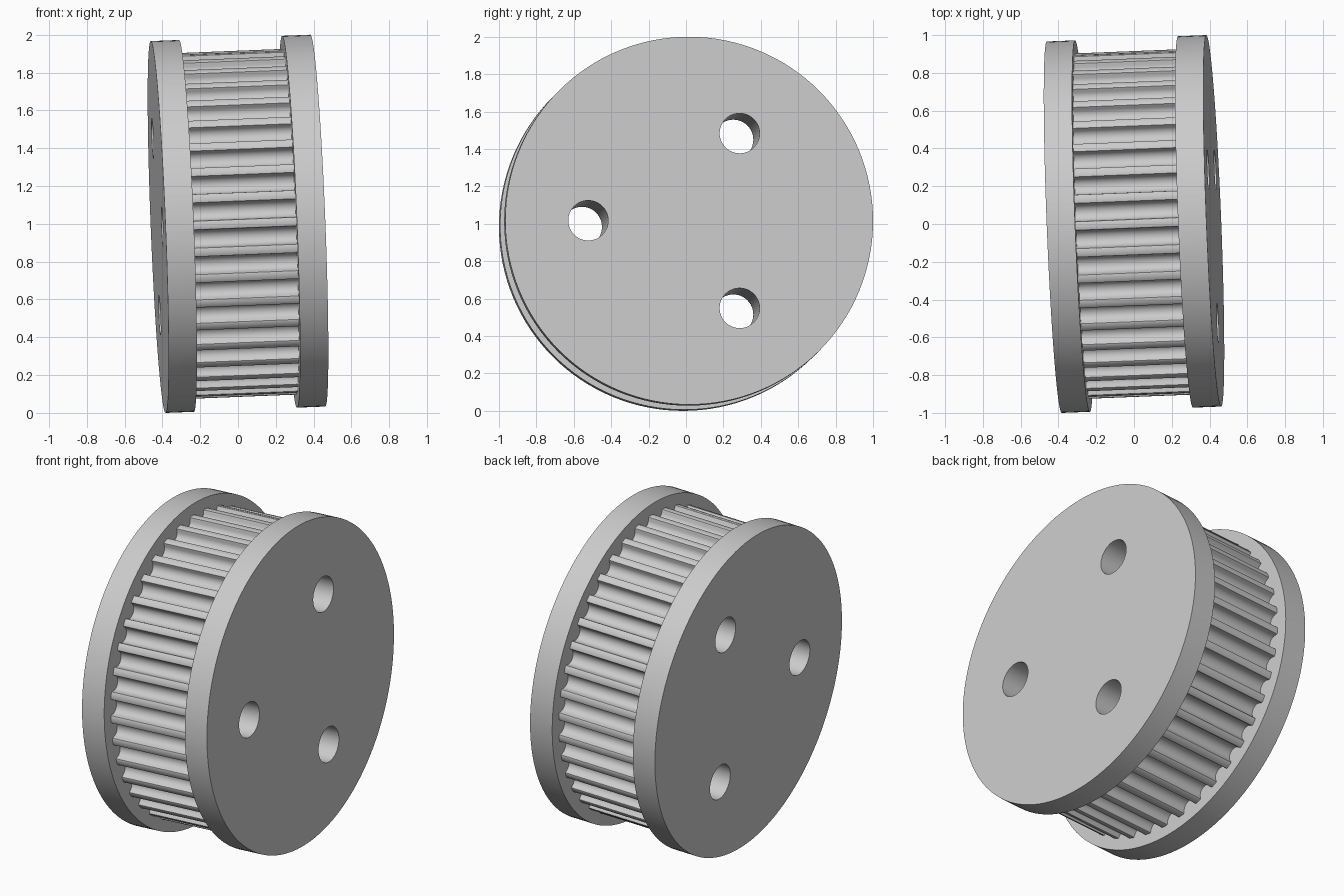
import bpy, bmesh
from math import sin, cos, pi, sqrt, radians
from mathutils import Matrix, Vector

if "Cube" in bpy.data.objects:
    bpy.data.objects.remove(bpy.data.objects["Cube"])

FLANGE_R, HUB_R = 0.984, 0.915
OUTER, INNER = 0.423, 0.273
TEETH = 40

grey = bpy.data.materials.new("light grey")
grey.use_nodes = True
colour = (0.6, 0.6, 0.6, 1)
grey.diffuse_color = colour
grey.node_tree.nodes["Principled BSDF"].inputs["Base Color"].default_value = colour

# Slightly tilted axle frame
w = Vector((1, 0.04, 0.04)).normalized()
u = (Vector((0, 1, 0)) - w * w.y).normalized()
frame = Matrix((u, w.cross(u), w)).transposed().to_4x4()


def circle(cx, cy, r, n):
    return [(cx + r * cos(2 * pi * i / n), cy + r * sin(2 * pi * i / n)) for i in range(n)]


# Three through holes
HOLES = [circle(0.54 * cos(a), 0.54 * sin(a), 0.107, 48) for a in (pi / 3, pi, 5 * pi / 3)]


def belt_profile():
    """Round grooves with softened corners between narrow teeth."""
    r, sink = 0.046, 0.014
    arc = [(-r * cos(pi * i / 12), sink + r * sin(pi * i / 12)) for i in range(13)]
    lip = [(-r - 0.009, 0), (-r - 0.003, 0.003)]
    groove = lip + arc + [(-x, d) for x, d in reversed(lip)]
    pts = []
    for k in range(TEETH):
        a = (k + 0.5) * 2 * pi / TEETH
        for t, d in groove:
            rad = sqrt(HUB_R ** 2 - t * t) - d
            pts.append((rad * cos(a) - t * sin(a), rad * sin(a) + t * cos(a)))
    return pts


def prism(name, outline, lo, hi):
    """Extrude an outline with the holes along the axle."""
    curve = bpy.data.curves.new(name, 'CURVE')
    curve.dimensions, curve.fill_mode = '2D', 'BOTH'
    curve.extrude = (hi - lo) / 2
    for loop in [outline] + HOLES:
        s = curve.splines.new('POLY')
        s.points.add(len(loop) - 1)
        for p, (x, y) in zip(s.points, loop):
            p.co = (x, y, 0, 1)
        s.use_cyclic_u = True
    source = bpy.data.objects.new(name + " outline", curve)
    bpy.context.collection.objects.link(source)
    bpy.context.view_layer.update()
    mesh = bpy.data.meshes.new_from_object(source.evaluated_get(bpy.context.evaluated_depsgraph_get()))
    bpy.data.objects.remove(source)
    bm = bmesh.new()
    bm.from_mesh(mesh)
    bmesh.ops.remove_doubles(bm, verts=bm.verts, dist=0.0001)
    bmesh.ops.recalc_face_normals(bm, faces=bm.faces)
    bmesh.ops.translate(bm, verts=bm.verts, vec=(0, 0, (lo + hi) / 2))
    bm.transform(Matrix.Translation((0, 0, 1)) @ frame)
    bm.to_mesh(mesh)
    bm.free()
    mesh.materials.clear()
    mesh.materials.append(grey)
    obj = bpy.data.objects.new(name, mesh)
    bpy.context.collection.objects.link(obj)
    bpy.ops.object.select_all(action='DESELECT')
    obj.select_set(True)
    bpy.context.view_layer.objects.active = obj
    bpy.ops.object.shade_smooth_by_angle(angle=radians(30))


rim = circle(0, 0, FLANGE_R, 128)
prism("right_flange", rim, -OUTER, -INNER)
prism("toothed_hub", belt_profile(), -INNER, INNER)
prism("left_flange", rim, INNER, OUTER)
